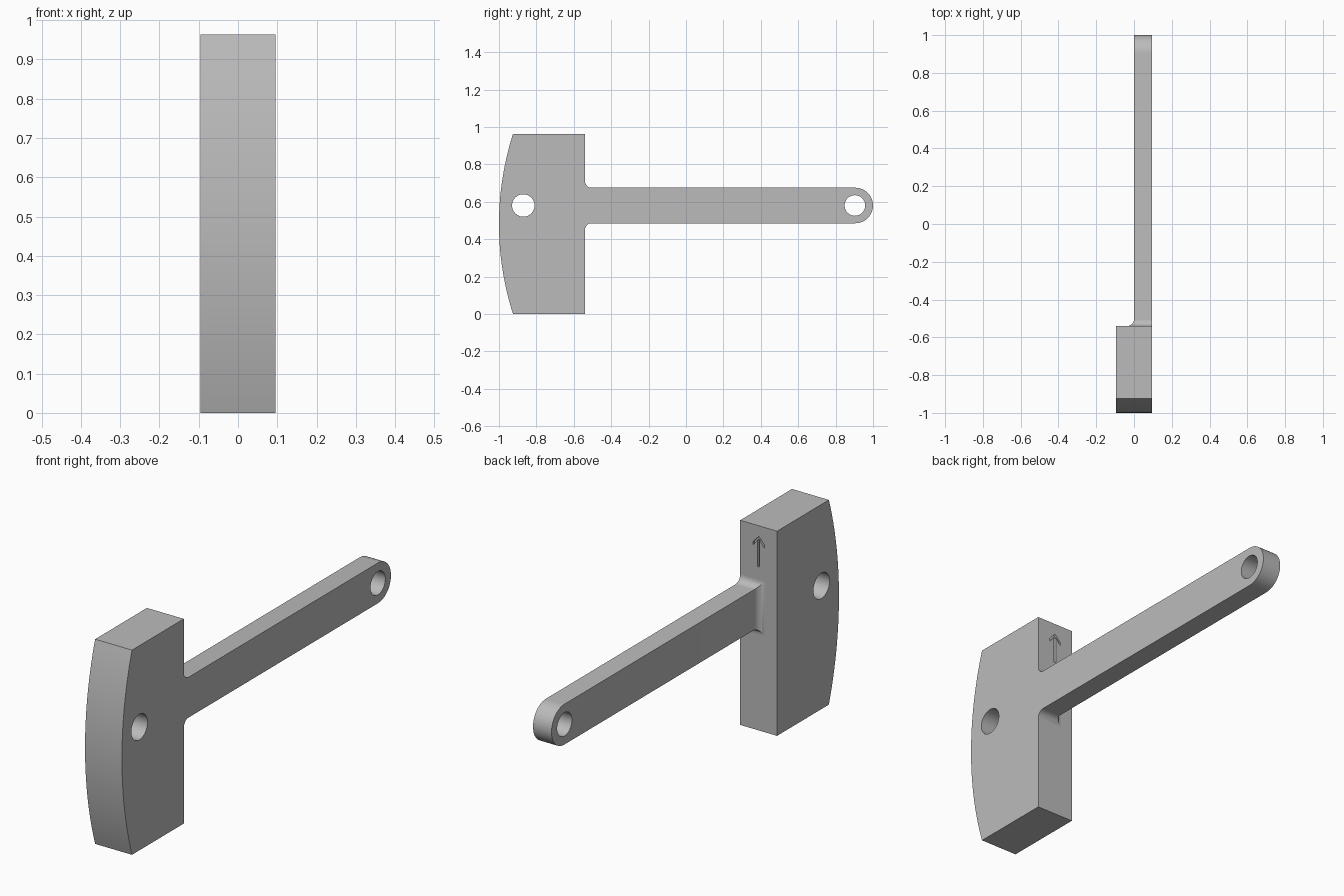
import bpy, bmesh, math

if "Cube" in bpy.data.objects:
    bpy.data.objects.remove(bpy.data.objects["Cube"])

HALF = 0.096             # half thickness of the head
TOP = 0.963              # height of the head
BACK = -0.54             # back face of the head
AXIS = 0.58              # height of the arm and holes
ARM_R = 0.095            # half height of the arm and radius of its tip
FILLET = 0.035

grey = bpy.data.materials.new("plain grey")
grey.use_nodes = True
colour = (0.5, 0.5, 0.5, 1)
grey.diffuse_color = colour
grey.node_tree.nodes["Principled BSDF"].inputs["Base Color"].default_value = colour


def loft(name, sections):
    """Skin closed rings of equal length and cap both ends."""
    bm = bmesh.new()
    rings = [[bm.verts.new(p) for p in s] for s in sections]
    n = len(rings[0])
    for a, b in zip(rings, rings[1:]):
        for i in range(n):
            j = (i + 1) % n
            bm.faces.new((a[i], a[j], b[j], b[i]))
    bm.faces.new(rings[0])
    bm.faces.new(rings[-1])
    bmesh.ops.remove_doubles(bm, verts=bm.verts, dist=1e-5)
    bmesh.ops.recalc_face_normals(bm, faces=bm.faces)
    mesh = bpy.data.meshes.new(name)
    bm.to_mesh(mesh)
    bm.free()
    mesh.materials.append(grey)
    obj = bpy.data.objects.new(name, mesh)
    bpy.context.collection.objects.link(obj)
    return obj


def cut(obj, cutter):
    cutter.hide_render = True
    mod = obj.modifiers.new("cut", "BOOLEAN")
    mod.operation, mod.solver, mod.object = "DIFFERENCE", "EXACT", cutter
    bpy.context.view_layer.objects.active = obj
    bpy.ops.object.modifier_apply(modifier=mod.name)
    bpy.data.objects.remove(cutter)


def cut_hole(obj, y, radius):
    turns = [math.tau * i / 48 for i in range(48)]
    cut(obj, loft("hole_cutter", [
        [(x, y + radius * math.cos(t), AXIS + radius * math.sin(t)) for t in turns]
        for x in (-0.3, 0.3)]))


# Head: block with a bowed front
sag, mid = 0.075, TOP / 2
bow = (mid ** 2 + sag ** 2) / (2 * sag)
sweep = math.asin(mid / bow)
angles = [sweep * (i / 16 - 1) for i in range(33)]
outline = [(bow - 1 - bow * math.cos(a), mid + bow * math.sin(a)) for a in angles]
outline += [(BACK, TOP), (BACK, 0)]
head = loft("head", [[(x, y, z) for y, z in outline] for x in (-HALF, HALF)])
cut_hole(head, -0.87, 0.06)

# Engraved arrow on the back of the head
right = [(0.03, 0.88), (0.03, 0.865), (0.005, 0.895), (0.005, 0.77)]
arrow = [(0, 0.912)] + right + [(-x, z) for x, z in reversed(right)]
cut(head, loft("arrow_cutter", [[(x, y, z) for x, z in arrow]
                                for y in (BACK - 0.012, BACK + 0.05)]))

# Arm: rectangular sections, flared at the head and rounded at the tip
steps = [math.pi / 2 * i / 12 for i in range(13)]
spans = []               # (y, half height, flare)
for a in steps:
    flare = FILLET * (1 - math.sin(a))
    spans.append((BACK + FILLET * (1 - math.cos(a)), ARM_R + flare, flare))
for a in steps:
    spans.append((1 - ARM_R + ARM_R * math.sin(a), ARM_R * math.cos(a), 0))
arm = loft("arm", [[(-f, y, AXIS - h), (HALF, y, AXIS - h),
                    (HALF, y, AXIS + h), (-f, y, AXIS + h)] for y, h, f in spans])
cut_hole(arm, 0.903, 0.055)

# Smooth curves, crisp edges
for obj in (head, arm):
    bpy.ops.object.select_all(action="DESELECT")
    obj.select_set(True)
    bpy.context.view_layer.objects.active = obj
    bpy.ops.object.shade_smooth_by_angle(angle=math.radians(30))
